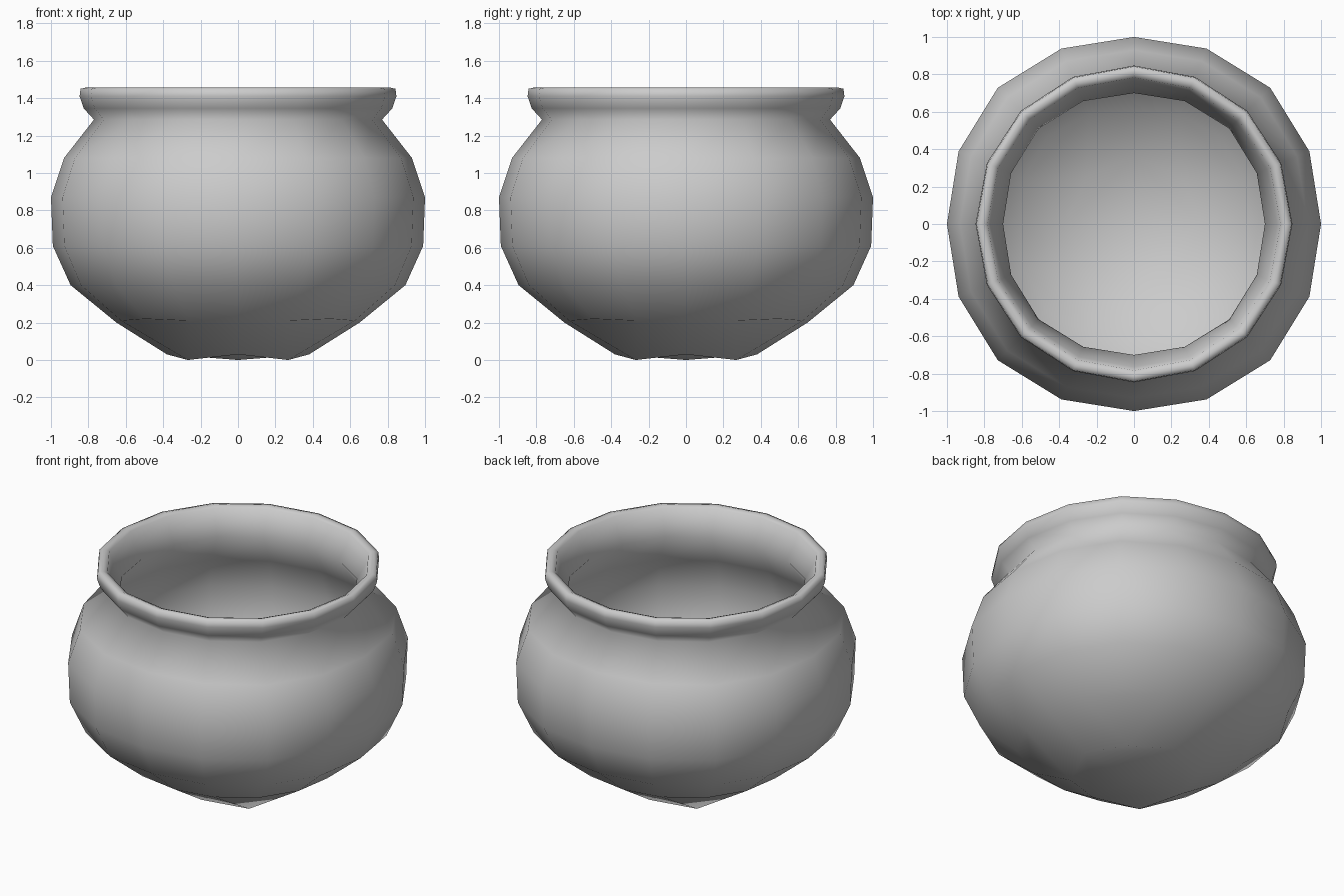
import bpy, bmesh, math

if "Cube" in bpy.data.objects:
    bpy.data.objects.remove(bpy.data.objects["Cube"])

SIDES = 16
bm = bmesh.new()


def ring(r, z, bulge=0.0, lift=0.0, n=SIDES):
    """Ring of vertices, slightly fuller on the diagonals like a rounded cube."""
    verts = []
    for i in range(n):
        a = 2 * math.pi * i / n
        k = math.sin(2 * a) ** 2
        rr = r * (1 + bulge * k)
        verts.append(bm.verts.new((rr * math.cos(a), rr * math.sin(a), z + lift * k)))
    return verts


def bridge(a, b):
    for i in range(SIDES):
        j = (i + 1) % SIDES
        bm.faces.new((a[i], a[j], b[j], b[i]))


def cap(outer, r, z, zc, lift):
    """Close a 16-sided ring with a 4 x 4 quad patch."""
    inner = ring(r, z, 0.0, lift, 8)
    c = bm.verts.new((0, 0, zc))
    for q in range(4):
        o = [outer[(4 * q + i) % SIDES] for i in range(5)]
        n = [inner[(2 * q + i) % 8] for i in range(3)]
        bm.faces.new((o[0], o[1], n[1], n[0]))
        bm.faces.new((o[1], o[2], o[3], n[1]))
        bm.faces.new((o[3], o[4], n[2], n[1]))
        bm.faces.new((n[0], n[1], n[2], c))


# Continuous profile: outer belly, neck, rolled rim, inner wall
profile = [
    (0.65, 0.20, 0.08, 0.02), (0.895, 0.40, 0.03, 0), (0.99, 0.61, 0.03, 0),
    (1.00, 0.87, 0.03, 0), (0.93, 1.08, 0.03, 0), (0.77, 1.285, 0.02, 0),
    (0.825, 1.345, 0.01, 0), (0.847, 1.41, 0.01, 0), (0.842, 1.45, 0.01, 0),
    (0.812, 1.457, 0.01, 0), (0.783, 1.445, 0.01, 0), (0.765, 1.37, 0.01, 0),
    (0.70, 1.285, 0.03, 0), (0.86, 1.06, 0.03, 0), (0.93, 0.86, 0.03, 0),
    (0.92, 0.63, 0.03, 0), (0.835, 0.44, 0.03, 0), (0.61, 0.26, 0.08, 0.02),
]
rings = [ring(*p) for p in profile]
for a, b in zip(rings, rings[1:]):
    bridge(a, b)

# Outer base and inner floor
cap(rings[0], 0.38, 0.03, 0.0, -0.03)
cap(rings[-1], 0.36, 0.10, 0.07, -0.03)

bmesh.ops.recalc_face_normals(bm, faces=bm.faces)
for f in bm.faces:
    f.smooth = True
mesh = bpy.data.meshes.new("pot")
bm.to_mesh(mesh)
bm.free()
pot = bpy.data.objects.new("pot", mesh)
bpy.context.collection.objects.link(pot)
